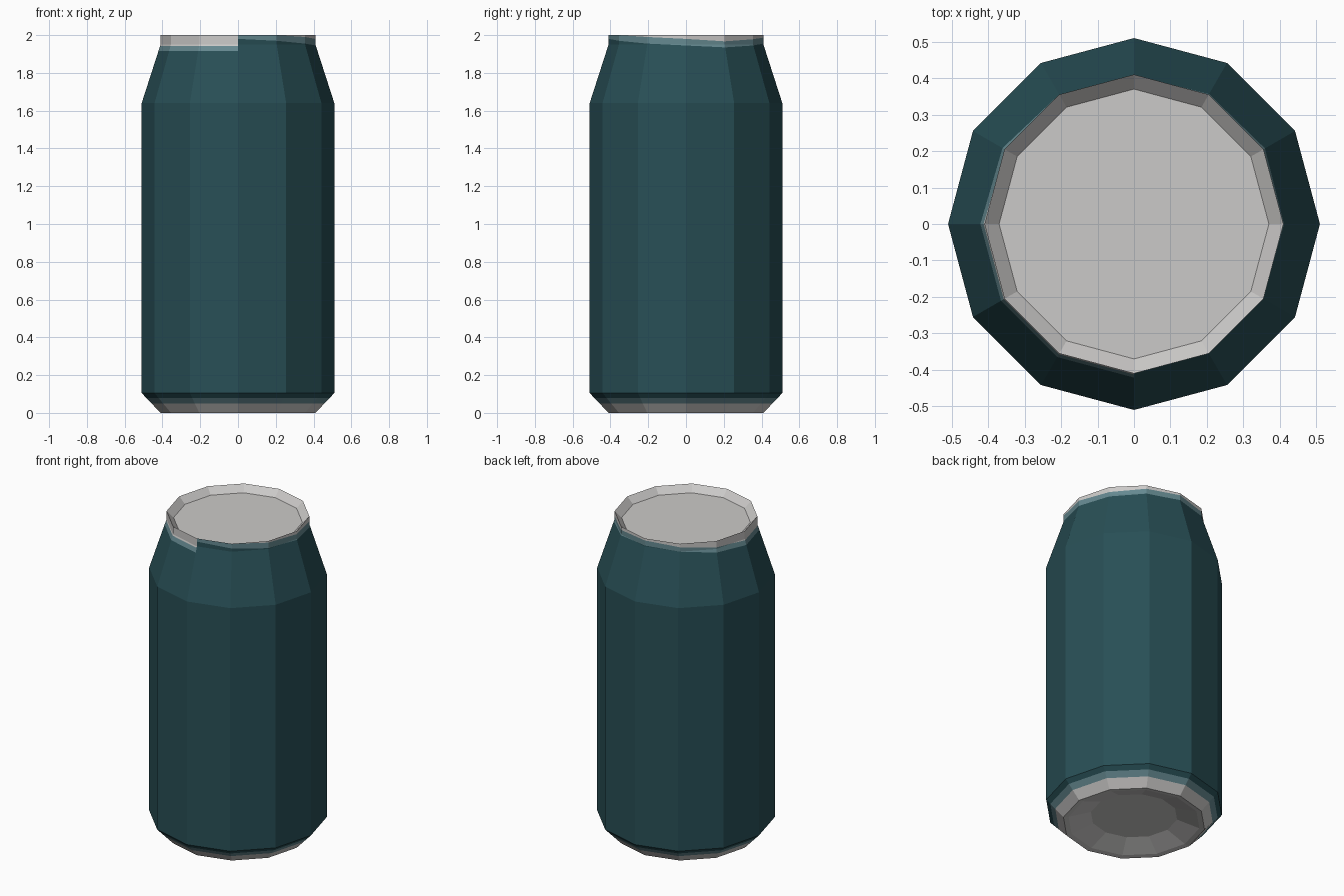
import bpy, bmesh, math
from mathutils import Vector

if "Cube" in bpy.data.objects:
    bpy.data.objects.remove(bpy.data.objects["Cube"])

SIDES = 12


def material(name, rgb):
    m = bpy.data.materials.new(name)
    m.diffuse_color = (*rgb, 1)
    m.use_nodes = True
    m.node_tree.nodes["Principled BSDF"].inputs["Base Color"].default_value = m.diffuse_color
    return m


teal = material("dark_teal", (0.021, 0.078, 0.092))
pale = material("pale_teal", (0.13, 0.25, 0.28))
metal = material("bare_metal", (0.60, 0.59, 0.58))


def point(i, r, z):
    # column 0 starts at the front seam
    a = math.radians(-90 + i * 360 / SIDES)
    return Vector((r * math.cos(a), r * math.sin(a), z))


def strip(bm, i, profile):
    # one flat-sided column of the turned shape
    rows = [(bm.verts.new(point(i, r, z)), bm.verts.new(point(i + 1, r, z))) for r, z in profile]
    return [bm.faces.new((a[0], a[1], b[1], b[0])) for a, b in zip(rows, rows[1:])]


def finish(bm, name, mats):
    bmesh.ops.remove_doubles(bm, verts=bm.verts, dist=0.0002)
    me = bpy.data.meshes.new(name)
    bm.to_mesh(me)
    bm.free()
    for m in mats:
        me.materials.append(m)
    ob = bpy.data.objects.new(name, me)
    bpy.context.collection.objects.link(ob)


# can wall: painted sides, with uneven paint edges at the rim and the foot
wall = [(0.41, 0), (0.51, 0.105), (0.51, 1.64), (0.41, 1.95), (0.41, 2.0)]
paint_top = [1.98, 1.97, 1.955, 1.945, 1.935, 1.945, 1.955, 1.95, 1.93] + [1.915] * 4
metal_top = [2.01, 2.0, 1.99, 1.98, 1.967, 1.978, 1.987, 1.978, 1.96] + [1.942] * 4
paint_foot, metal_foot = [0.08] * 13, [0.05] * 13

bm = bmesh.new()
for i in range(SIDES):
    faces = strip(bm, i, wall)
    for mat, heights, up in ((1, paint_top, 1), (2, metal_top, 1),
                             (1, paint_foot, -1), (2, metal_foot, -1)):
        p = point(i, 0.41, heights[i])
        q = point(i + 1, 0.41, heights[i + 1])
        n = point(i + 0.5, 1, 0).cross(q - p).normalized() * up
        geom = set(faces)
        for f in faces:
            geom.update(f.edges, f.verts)
        res = bmesh.ops.bisect_plane(bm, geom=list(geom), dist=0.0001, plane_co=p, plane_no=n)
        faces = [g for g in res["geom"] if isinstance(g, bmesh.types.BMFace)]
        for f in faces:
            if (f.calc_center_median() - p).dot(n) > 0:
                f.material_index = mat
finish(bm, "can_wall", [teal, pale, metal])

# sunken lid with its sloping inner rim
bm = bmesh.new()
for i in range(SIDES):
    strip(bm, i, [(0.41, 2.0), (0.37, 1.96)])
bm.faces.new([bm.verts.new(point(i, 0.37, 1.96)) for i in range(SIDES)])
finish(bm, "lid", [metal])

# hollow underside
bm = bmesh.new()
for i in range(SIDES):
    strip(bm, i, [(0.25, 0.05), (0.38, 0.005), (0.41, 0)])
bm.faces.new([bm.verts.new(point(i, 0.25, 0.05)) for i in reversed(range(SIDES))])
finish(bm, "underside", [metal])
